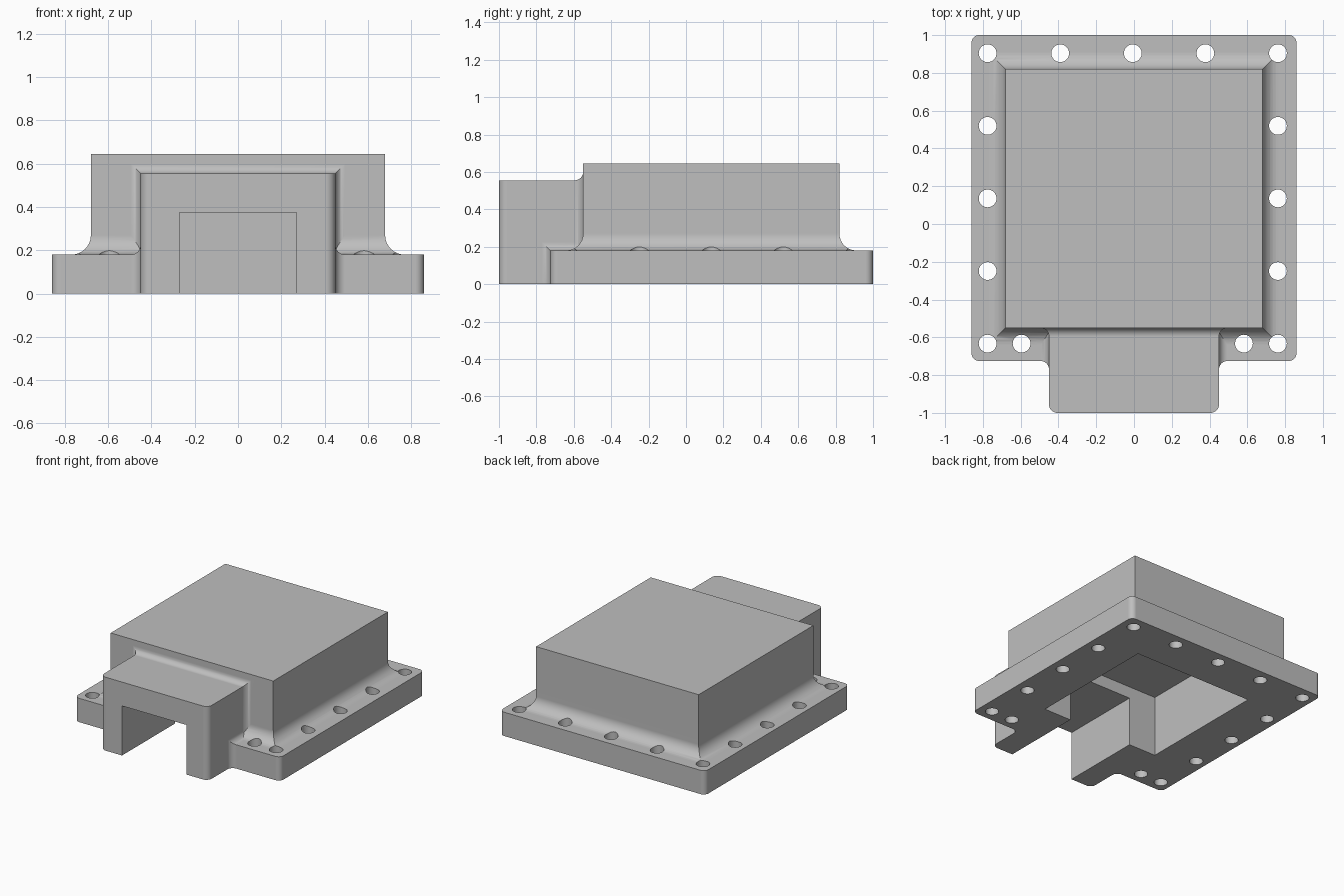
import bpy
import bmesh
from math import sin, cos, pi

if "Cube" in bpy.data.objects:
    bpy.data.objects.remove(bpy.data.objects["Cube"], do_unlink=True)

grey = bpy.data.materials.new("plain grey")
grey.use_nodes = True
colour = (0.52, 0.52, 0.52, 1)
grey.diffuse_color = colour
grey.node_tree.nodes["Principled BSDF"].inputs["Base Color"].default_value = colour

# Main dimensions
WALL, FLANGE_Z, BOX_Z, DUCT_Z = 0.18, 0.18, 0.645, 0.555
BOX_X, BACK, FRONT = 0.68, 0.82, -0.55
DUCT_X, FLANGE_X, FLANGE_FRONT = 0.45, 0.86, -0.725
BIG_R, SMALL_R = 0.09, 0.045


def loft(name, rings):
    """Closed solid through rings of matching points."""
    bm = bmesh.new()
    loops = [[bm.verts.new(p) for p in ring] for ring in rings]
    n = len(loops[0])
    for a, b in zip(loops, loops[1:]):
        for i in range(n):
            j = (i + 1) % n
            bm.faces.new((a[i], a[j], b[j], b[i]))
    bm.faces.new(loops[0])
    bm.faces.new(loops[-1])
    bmesh.ops.recalc_face_normals(bm, faces=bm.faces)
    mesh = bpy.data.meshes.new(name)
    bm.to_mesh(mesh)
    bm.free()
    mesh.materials.append(grey)
    obj = bpy.data.objects.new(name, mesh)
    bpy.context.collection.objects.link(obj)
    return obj


def rect(x0, x1, y0, y1, z):
    return [(x0, y0, z), (x1, y0, z), (x1, y1, z), (x0, y1, z)]


def block(name, x0, x1, y0, y1, z0, z1):
    return loft(name, [rect(x0, x1, y0, y1, z) for z in (z0, z1)])


def rounded_block(name, x, y0, y1, z1, r, steps=8):
    """Upright block with rounded vertical corners."""
    centres = [(x - r, y1 - r), (r - x, y1 - r), (r - x, y0 + r), (x - r, y0 + r)]
    outline = []
    for k, (cx, cy) in enumerate(centres):
        for i in range(steps + 1):
            a = (k + i / steps) * pi / 2
            outline.append((cx + r * cos(a), cy + r * sin(a)))
    return loft(name, [[(px, py, z) for px, py in outline] for z in (0, z1)])


def cove(r, steps=8):
    """Pairs of (distance from the base face, outward spread) of a fillet."""
    angles = [i / steps * pi / 2 for i in range(steps + 1)]
    return [(r - r * cos(a), r - r * sin(a)) for a in angles]


def combine(target, tool, operation):
    mod = target.modifiers.new(operation.lower(), "BOOLEAN")
    mod.operation, mod.solver, mod.object = operation, "EXACT", tool
    bpy.context.view_layer.objects.active = target
    bpy.ops.object.modifier_apply(modifier=mod.name)
    bpy.data.objects.remove(tool, do_unlink=True)


# Flange plate
housing = rounded_block("housing", FLANGE_X, FLANGE_FRONT, 1, FLANGE_Z, 0.04)

# Box with flared foot
levels = [(0.1, BIG_R)] + [(FLANGE_Z + h, d) for h, d in cove(BIG_R)] + [(BOX_Z, 0)]
box = loft("box", [rect(-BOX_X - d, BOX_X + d, FRONT - d, BACK + d, z)
                   for z, d in levels])

# Front duct
duct = rounded_block("duct", DUCT_X, -1, -0.42, DUCT_Z, SMALL_R)

# Flared collar where the duct meets the box
levels = [(-0.45, SMALL_R)] + [(FRONT - h, d) for h, d in cove(SMALL_R)]
collar = loft("collar", [[(-DUCT_X - d, y, 0.1), (DUCT_X + d, y, 0.1),
                          (DUCT_X + d, y, DUCT_Z + d), (-DUCT_X - d, y, DUCT_Z + d)]
                         for y, d in levels])

# Flared foot where the flange meets the duct sides
side = [(DUCT_X + h, d) for h, d in cove(SMALL_R)]
levels = [(-x, d) for x, d in reversed(side)] + side
foot = loft("foot", [[(x, FLANGE_FRONT - d, 0), (x, -0.45, 0),
                      (x, -0.45, FLANGE_Z + d), (x, FLANGE_FRONT - d, FLANGE_Z + d)]
                     for x, d in levels])

for part in (box, duct, collar, foot):
    combine(housing, part, "UNION")

# Inner pocket and duct channel, both open below
inner = BOX_X - WALL
pocket = block("pocket", -inner, inner, FRONT + WALL, BACK - WALL, -0.1, BOX_Z - WALL)
channel = block("channel", -0.27, 0.27, -1.1, -0.3, -0.1, 0.375)
for tool in (pocket, channel):
    combine(housing, tool, "DIFFERENCE")

# Bolt holes around the flange
left, right, rear, pitch = -0.775, 0.762, 0.904, 0.3843
holes = [(left + i * pitch, rear) for i in range(5)]
holes += [(x, rear - i * pitch) for x in (left, right) for i in range(1, 5)]
holes += [(-0.595, rear - 4 * pitch), (0.582, rear - 4 * pitch)]
for hx, hy in holes:
    circle = [(hx + 0.047 * cos(i * pi / 16), hy + 0.047 * sin(i * pi / 16))
              for i in range(32)]
    drill = loft("drill", [[(px, py, z) for px, py in circle] for z in (-0.1, 0.35)])
    combine(housing, drill, "DIFFERENCE")

# Smooth fillets, crisp edges
bpy.ops.object.select_all(action="DESELECT")
housing.select_set(True)
bpy.context.view_layer.objects.active = housing
bpy.ops.object.shade_smooth_by_angle(angle=pi / 6)
weighted = housing.modifiers.new("weighted normals", "WEIGHTED_NORMAL")
weighted.keep_sharp = True
